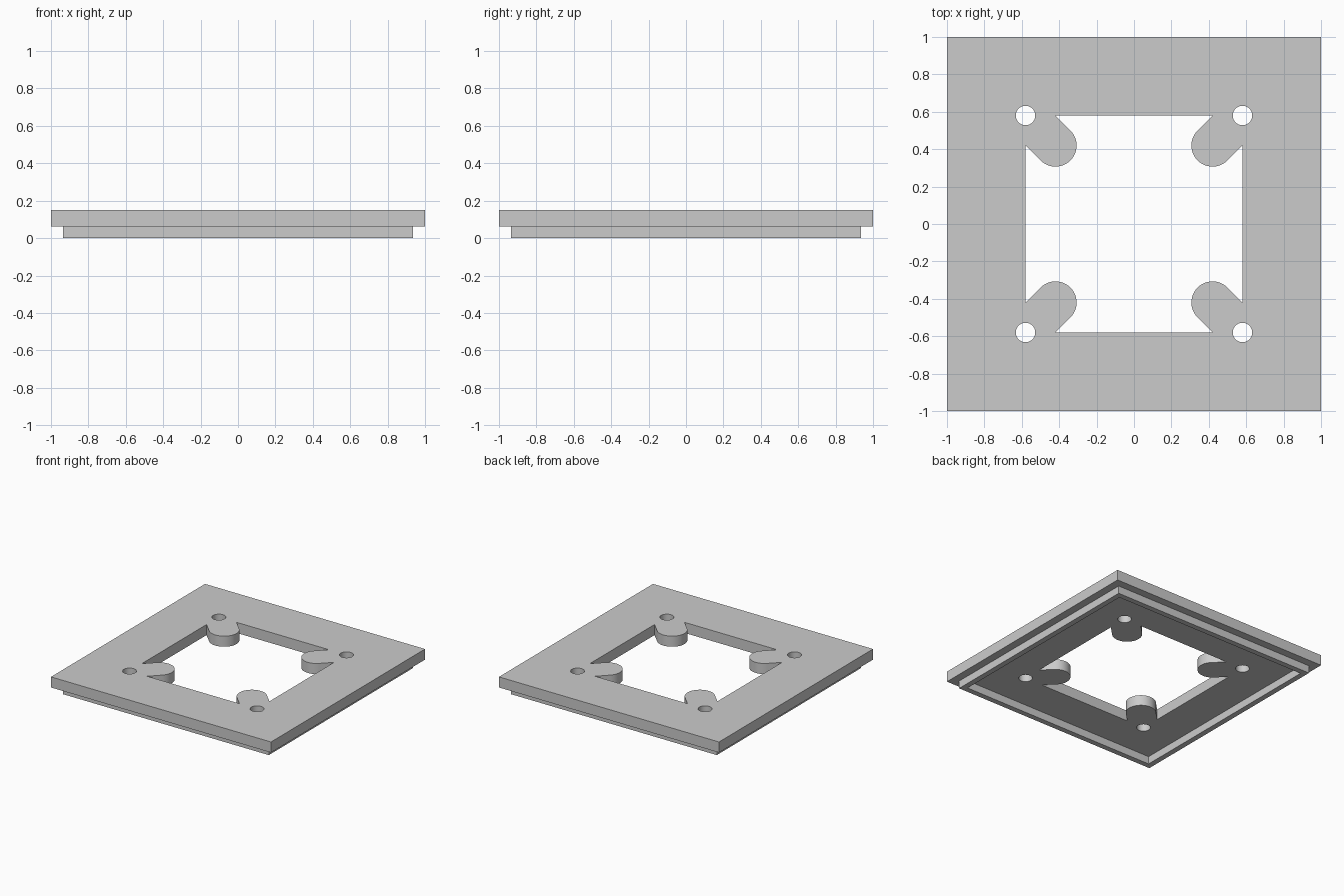
import bpy, bmesh
from math import cos, sin, radians, sqrt
from mathutils import Matrix, Vector

default = bpy.data.objects.get("Cube")
if default:
    bpy.data.objects.remove(default, do_unlink=True)

LIP_H, TOP = 0.063, 0.15
HALF, LIP_OUT, LIP_IN = 1.0, 0.935, 0.89
OPENING, LUG, HOLE_R = 0.58, 0.42, 0.052

grey = bpy.data.materials.new("plain_grey")
grey.use_nodes = True
grey.diffuse_color = (0.6, 0.6, 0.6, 1)
grey.node_tree.nodes["Principled BSDF"].inputs["Base Color"].default_value = (0.6, 0.6, 0.6, 1)


def square(h):
    return [(-h, -h), (h, -h), (h, h), (-h, h)]


def circle(cx, cy, r, n=40):
    return [(cx + r * cos(radians(360 * i / n)), cy + r * sin(radians(360 * i / n))) for i in range(n)]


def lugged_opening():
    """Square opening whose corners are filled by rounded diagonal lugs."""
    r = (OPENING - LUG) / sqrt(2)
    arc = [radians(-45 - 180 * i / 32) for i in range(33)]
    corner = [(OPENING, LUG)] + [(LUG + r * cos(a), LUG + r * sin(a)) for a in arc] + [(LUG, OPENING)]
    loop = []
    for k in range(4):
        turn = Matrix.Rotation(radians(90 * k), 2)
        loop += [tuple(turn @ Vector(p)) for p in corner]
    return loop


def extruded(name, loops, z0, z1):
    """Flat outline with holes, extruded between two heights."""
    curve = bpy.data.curves.new(name + "_outline", 'CURVE')
    curve.dimensions = '2D'
    curve.fill_mode = 'BOTH'
    curve.extrude = (z1 - z0) / 2
    for loop in loops:
        spline = curve.splines.new('POLY')
        spline.points.add(len(loop) - 1)
        for point, (x, y) in zip(spline.points, loop):
            point.co = (x, y, 0, 1)
        spline.use_cyclic_u = True
    helper = bpy.data.objects.new(name + "_outline", curve)
    bpy.context.collection.objects.link(helper)
    bpy.context.view_layer.update()
    deps = bpy.context.evaluated_depsgraph_get()
    mesh = bpy.data.meshes.new_from_object(helper.evaluated_get(deps))
    bpy.data.objects.remove(helper, do_unlink=True)

    bm = bmesh.new()
    bm.from_mesh(mesh)
    bmesh.ops.remove_doubles(bm, verts=bm.verts, dist=0.0001)
    bmesh.ops.translate(bm, verts=bm.verts, vec=(0, 0, (z0 + z1) / 2))
    bmesh.ops.recalc_face_normals(bm, faces=bm.faces)
    bm.to_mesh(mesh)
    bm.free()
    mesh.name = name
    mesh.materials.clear()
    mesh.materials.append(grey)
    obj = bpy.data.objects.new(name, mesh)
    bpy.context.collection.objects.link(obj)
    bpy.ops.object.select_all(action='DESELECT')
    obj.select_set(True)
    bpy.context.view_layer.objects.active = obj
    bpy.ops.object.shade_smooth_by_angle(angle=radians(30))


# Main plate with lugged opening and four screw holes
holes = [circle(sx * OPENING, sy * OPENING, HOLE_R) for sx in (-1, 1) for sy in (-1, 1)]
extruded("plate", [square(HALF), lugged_opening()] + holes, LIP_H, TOP)

# Thin locating rim underneath
extruded("locating_rim", [square(LIP_OUT), square(LIP_IN)], 0, LIP_H)
